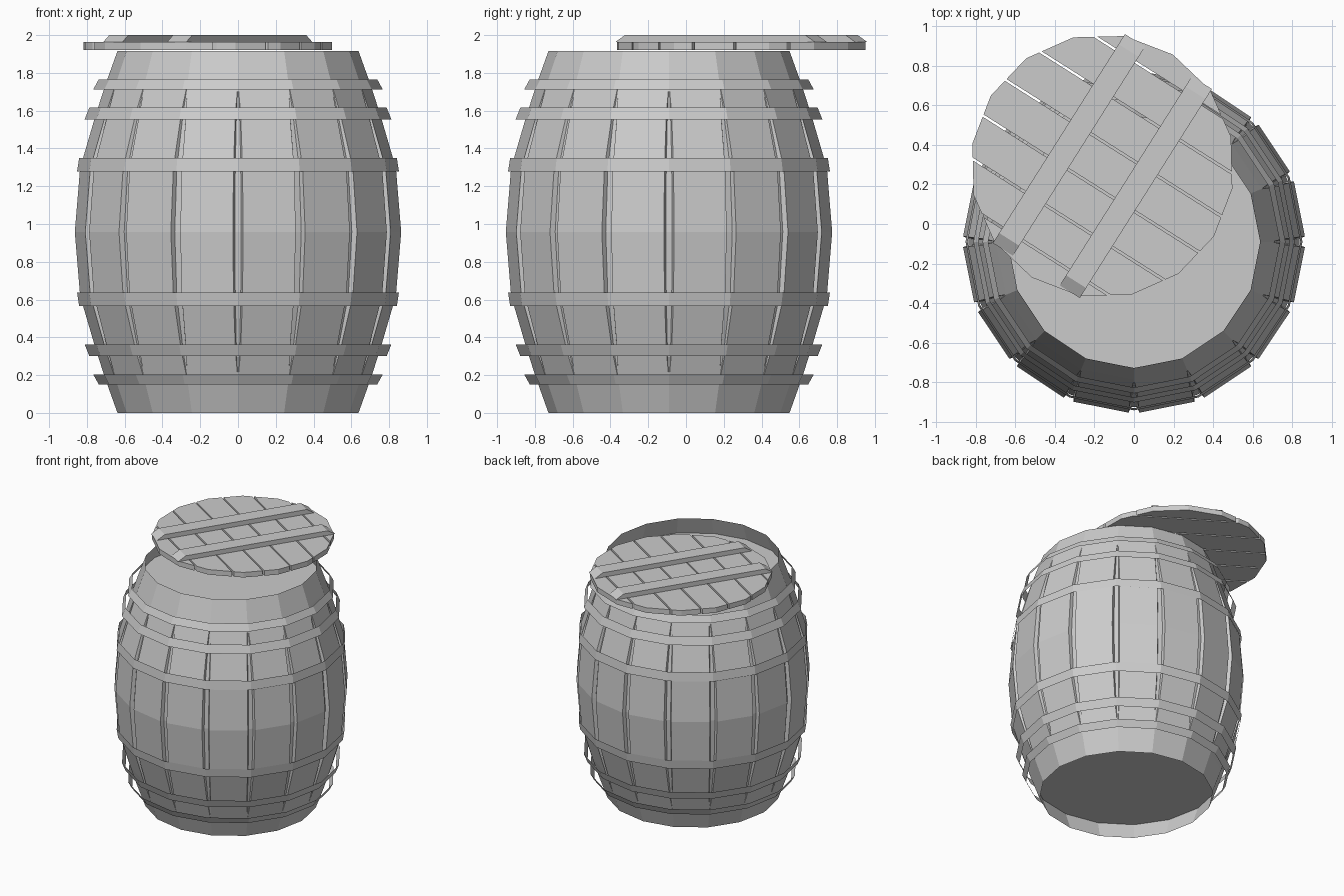
import bpy, bmesh
from math import sin, cos, pi, radians, sqrt
from mathutils import Matrix, Vector

if "Cube" in bpy.data.objects:
    bpy.data.objects.remove(bpy.data.objects["Cube"])

N = 16
CY = -0.09          # barrel axis in y
MID = 0.958         # mirror height of the barrel


def make(name, verts, faces, matrix=None):
    me = bpy.data.meshes.new(name)
    bm = bmesh.new()
    vs = [bm.verts.new(v) for v in verts]
    for f in faces:
        bm.faces.new([vs[i] for i in f])
    bmesh.ops.remove_doubles(bm, verts=bm.verts, dist=0.0005)
    bmesh.ops.recalc_face_normals(bm, faces=bm.faces)
    bm.to_mesh(me)
    bm.free()
    ob = bpy.data.objects.new(name, me)
    if matrix:
        ob.matrix_world = matrix
    bpy.context.collection.objects.link(ob)
    return ob


def loft(name, rings):
    n = len(rings[0])
    faces = [(k * n + i, k * n + (i + 1) % n, (k + 1) * n + (i + 1) % n, (k + 1) * n + i)
             for k in range(len(rings) - 1) for i in range(n)]
    return make(name, [p for r in rings for p in r], faces)


def ring(r, z):
    return [(r * cos(2 * pi * i / N), CY + r * sin(2 * pi * i / N), z) for i in range(N)]


def stave_ring(r, z, half, depth):
    # four points per stave joint: groove lips and groove floor
    pts = []
    for i in range(N):
        a = 2 * pi * i / N
        for t, d in ((-1, 0), (-0.6, depth), (0.6, depth), (1, 0)):
            x, y = r - d, t * half
            pts.append((x * cos(a) - y * sin(a), CY + x * sin(a) + y * cos(a), z))
    return pts


# barrel body: open shell with grooves between the staves
half_profile = [(0.638, 0.0, 0, 0), (0.699, 0.17, 0, 0), (0.751, 0.33, 0.014, 0.012),
                (0.836, 0.62, 0.024, 0.025)]
full = half_profile + [(0.864, MID, 0.027, 0.028)]
full += [(r, 2 * MID - z, h, d) for r, z, h, d in reversed(half_profile)]
loft("barrel_staves", [stave_ring(*p) for p in full])

# recessed heads at both ends
for name, z in (("bottom_head", 0.14), ("top_head", 2 * MID - 0.14)):
    make(name, ring(0.687, z), [tuple(range(N))])

# hoops, mirrored about the middle
for i, (z0, r0, z1, r1) in enumerate([(0.15, 0.737, 0.203, 0.766),
                                      (0.30, 0.787, 0.363, 0.812),
                                      (0.567, 0.841, 0.637, 0.852)]):
    loft(f"lower_hoop_{i + 1}", [ring(r0, z0), ring(r1, z1)])
    loft(f"upper_hoop_{i + 1}", [ring(r0, 2 * MID - z0), ring(r1, 2 * MID - z1)])

# lid frame: u runs along the battens, v along the planks
R = 0.667
LID = Matrix.Translation((-0.16, 0.293, 0)) @ Matrix.Rotation(radians(57.7), 4, 'Z')
corners = [(R * cos(pi * k / 8), R * sin(pi * k / 8)) for k in range(8, -1, -1)]


def half_width(u):
    for (a, wa), (b, wb) in zip(corners, corners[1:]):
        if a - 1e-6 <= u <= b + 1e-6:
            return wa + (wb - wa) * (u - a) / (b - a)
    return 0.0


def prism(name, outline, z0, z1, top=None):
    n = len(outline)
    verts = [(x, y, z0) for x, y in outline] + [(x, y, z1) for x, y in (top or outline)]
    faces = [tuple(range(n)), tuple(range(n, 2 * n))]
    faces += [(i, (i + 1) % n, n + (i + 1) % n, n + i) for i in range(n)]
    return make(name, verts, faces, LID)


# lid planks cut from a 16-sided disc
W, GAP = 0.2135, 0.006
for k in range(7):
    u0 = max((k - 3.5) * W + GAP, -R)
    u1 = min((k - 2.5) * W - GAP, R)
    us = [u0] + [c[0] for c in corners if u0 + 0.002 < c[0] < u1 - 0.002] + [u1]
    side = [(u, half_width(u)) for u in us]
    outline = side + [(u, -w) for u, w in reversed(side) if w > 1e-4]
    prism(f"lid_plank_{k + 1}", outline, 1.922, 1.963)


def rect(hu, v, hv):
    return [(-hu, v - hv), (hu, v - hv), (hu, v + hv), (-hu, v + hv)]


# lid battens with sloped ends
for name, v in (("lid_batten_a", 0.2), ("lid_batten_b", -0.2)):
    prism(name, rect(0.625, v, 0.06), 1.963, 2.0, rect(0.565, v, 0.06))
